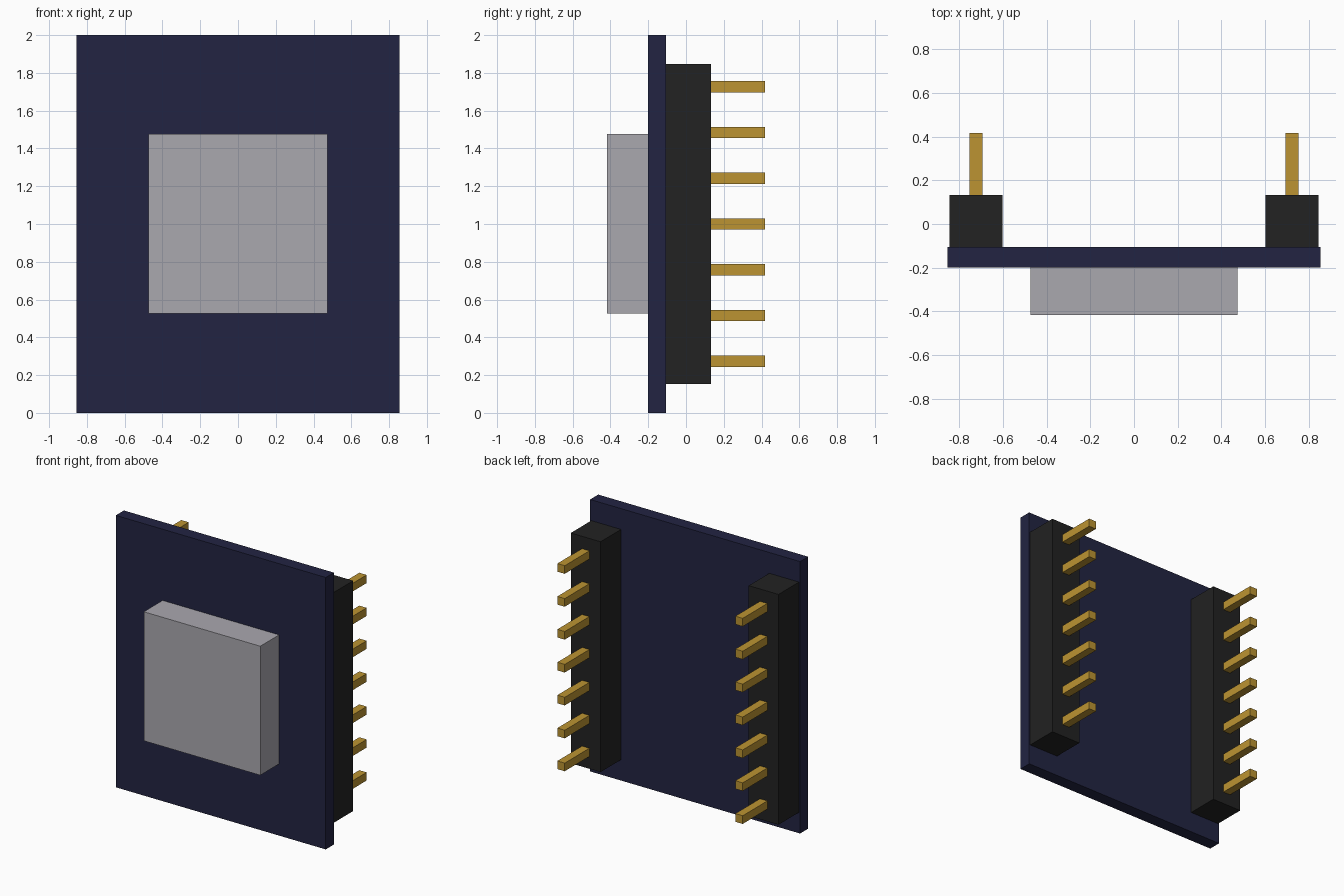
import bpy

cube = bpy.data.objects.get("Cube")
if cube:
    bpy.data.objects.remove(cube, do_unlink=True)


def material(name, rgb):
    # Convert 0-255 display colour to linear
    lin = [((c / 255 + 0.055) / 1.055) ** 2.4 for c in rgb]
    mat = bpy.data.materials.new(name)
    mat.use_nodes = True
    mat.diffuse_color = (*lin, 1)
    bsdf = mat.node_tree.nodes["Principled BSDF"]
    bsdf.inputs["Base Color"].default_value = (*lin, 1)
    bsdf.inputs["Roughness"].default_value = 0.6
    return mat


def box(name, lo, hi, mat):
    centre = [(a + b) / 2 for a, b in zip(lo, hi)]
    bpy.ops.mesh.primitive_cube_add(size=1, location=centre)
    obj = bpy.context.object
    obj.name = name
    obj.scale = [b - a for a, b in zip(lo, hi)]
    bpy.ops.object.transform_apply(location=False, rotation=False, scale=True)
    obj.data.materials.append(mat)
    return obj


navy = material("navy board", (34, 36, 66))
grey = material("grey chip", (170, 168, 175))
black = material("black plastic", (34, 34, 34))
gold = material("gold pin", (188, 148, 50))

PITCH = 0.242
PINS = 7
FRONT, BACK = -0.2, -0.106      # board faces
HEADER_BACK, TIP = 0.132, 0.418
ROW = 0.724                     # header row offset from centre

# Circuit board and the chip on its front
box("circuit_board", (-0.854, FRONT, 0), (0.854, BACK, 2), navy)
box("chip", (-0.474, -0.418, 0.527), (0.474, FRONT, 1.476), grey)

# Two header strips on the back, each with a row of square pins
for side, x in (("left", ROW), ("right", -ROW)):
    half = PITCH * PINS / 2
    box(f"{side}_header", (x - PITCH / 2, BACK, 1 - half),
        (x + PITCH / 2, HEADER_BACK, 1 + half), black)
    for i in range(PINS):
        z = 1 + (i - PINS // 2) * PITCH
        box(f"{side}_pin_{i + 1}", (x - 0.03, FRONT + 0.01, z - 0.03),
            (x + 0.03, TIP, z + 0.03), gold)
